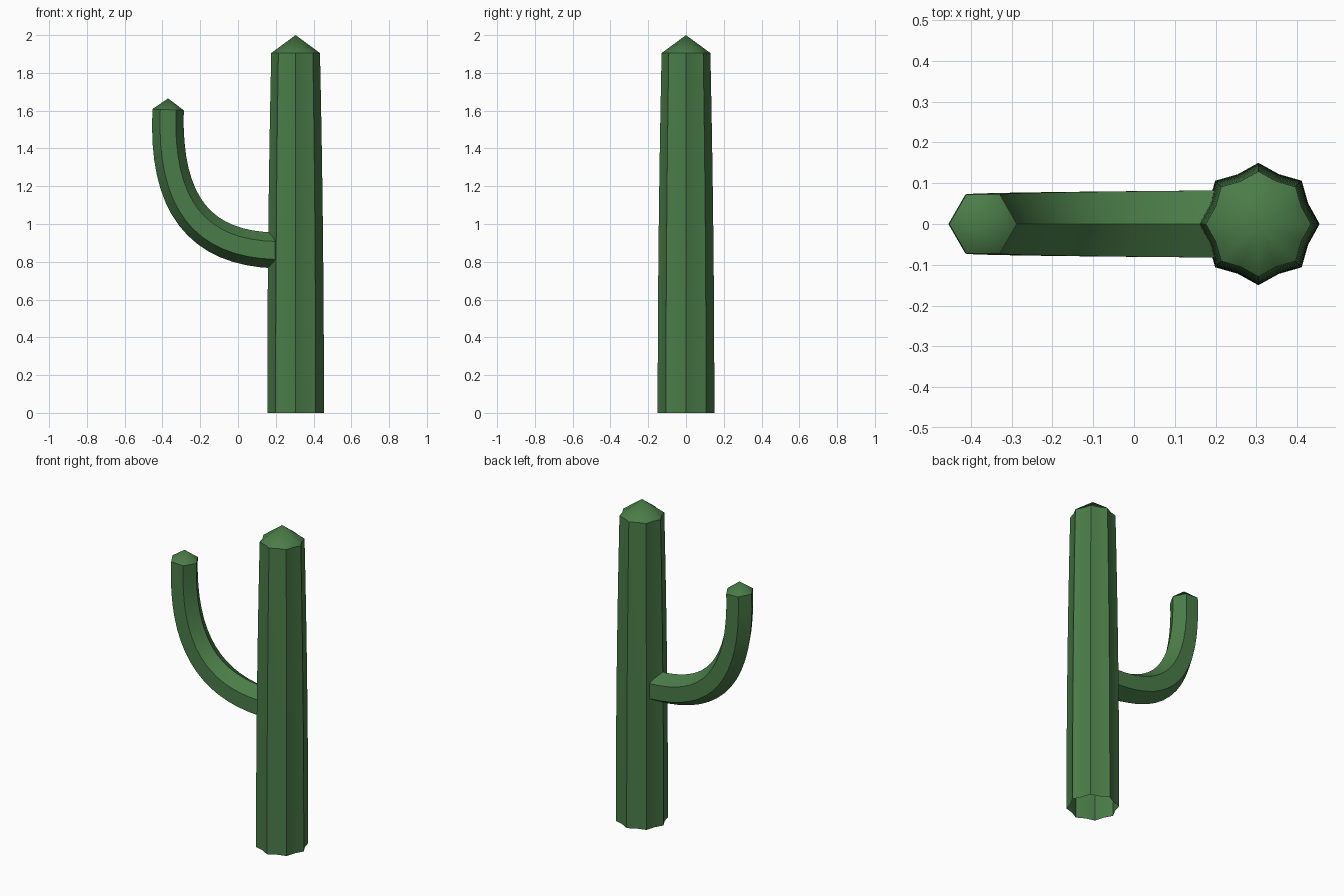
import bpy, math
from mathutils import Vector

if "Cube" in bpy.data.objects:
    bpy.data.objects.remove(bpy.data.objects["Cube"])

green = bpy.data.materials.new("cactus green")
green.diffuse_color = (0.069, 0.202, 0.065, 1)
green.use_nodes = True
green.node_tree.nodes["Principled BSDF"].inputs["Base Color"].default_value = green.diffuse_color
TRUNK_X = 0.305


def skin(name, rings, tip):
    """Join equal-length rings of points into a tube closed by a pointed tip."""
    n = len(rings[0])
    verts = [p for r in rings for p in r] + [tip]
    faces = []
    for k in range(len(rings) - 1):
        for i in range(n):
            j = (i + 1) % n
            faces.append((k*n + i, k*n + j, (k+1)*n + j, (k+1)*n + i))
    base = (len(rings) - 1) * n
    faces += [(base + i, base + (i + 1) % n, len(verts) - 1) for i in range(n)]
    mesh = bpy.data.meshes.new(name)
    mesh.from_pydata(verts, [], faces)
    mesh.materials.append(green)
    ob = bpy.data.objects.new(name, mesh)
    bpy.context.collection.objects.link(ob)
    bpy.ops.object.select_all(action='DESELECT')
    ob.select_set(True)
    bpy.context.view_layer.objects.active = ob
    bpy.ops.object.shade_smooth_by_angle(angle=math.radians(40))
    return ob


# Trunk: eight-ribbed star section, tapering towards the pointed top
rings = []
for k in range(13):
    t = k / 12
    r = 0.15 - 0.021 * t ** 2
    ring = []
    for i in range(16):
        a = i * math.tau / 16
        rr = r * (1 if i % 2 == 0 else 0.88)
        ring.append(Vector((TRUNK_X + rr*math.cos(a), rr*math.sin(a), 1.905*t)))
    rings.append(ring)
skin("trunk", rings, Vector((TRUNK_X, 0, 2.0)))

# Arm: six-sided tube swept along a curve that bends upward
p0, p1, p2, p3 = (Vector(p) for p in
                  ((0.2, 0, 0.86), (-0.2, 0, 0.87), (-0.39, 0, 1.1), (-0.37, 0, 1.605)))
rings = []
for k in range(17):
    t = k / 16
    u = 1 - t
    c = u**3*p0 + 3*u*u*t*p1 + 3*u*t*t*p2 + t**3*p3
    d = (u*u*(p1-p0) + 2*u*t*(p2-p1) + t*t*(p3-p2)).normalized()
    side = Vector((0, 1, 0))
    out = side.cross(d)
    r = 0.095 - 0.012 * t
    rings.append([c + r*(math.cos(a)*out - math.sin(a)*side)
                  for a in (-i * math.tau / 6 for i in range(6))])
# start the tube inside the trunk
rings.insert(0, [p + Vector((0.08, 0, 0)) for p in rings[0]])
arm = skin("arm", rings, Vector((-0.37, 0, 1.665)))
arm.data.shade_smooth()
